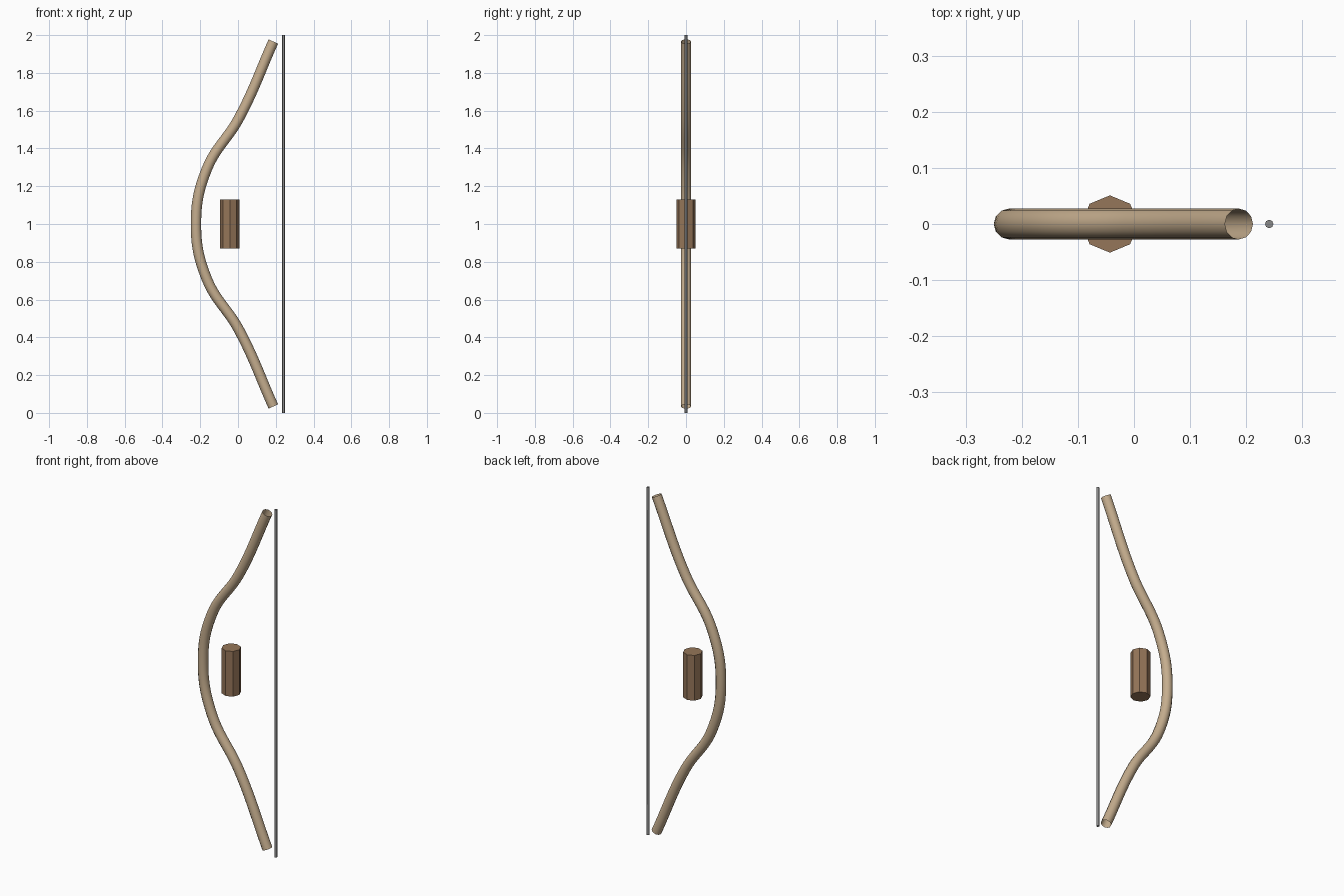
import bpy, math

if "Cube" in bpy.data.objects:
    bpy.data.objects.remove(bpy.data.objects["Cube"])


def paint(obj, name, rgb):
    mat = bpy.data.materials.new(name)
    mat.diffuse_color = (*rgb, 1)
    mat.use_nodes = True
    mat.node_tree.nodes["Principled BSDF"].inputs["Base Color"].default_value = mat.diffuse_color
    obj.data.materials.append(mat)


def rod(name, sides, radius, height, x):
    bpy.ops.mesh.primitive_cylinder_add(vertices=sides, radius=radius, depth=height, location=(x, 0, 1))
    obj = bpy.context.object
    obj.name = name
    return obj


# Bow limbs: one open tube swept along a mirrored recurve
half = [(-0.1655, 0.29), (0.005, 0.56), (0.187, 0.966)]
path = [(x, -z) for x, z in reversed(half)] + [(-0.2225, 0)] + half
curve = bpy.data.curves.new("bow_limbs", 'CURVE')
curve.dimensions = '3D'
curve.bevel_depth = 0.0275
curve.bevel_resolution = 4
curve.resolution_u = 10
spline = curve.splines.new('BEZIER')
spline.bezier_points.add(len(path) - 1)
for p, (x, z) in zip(spline.bezier_points, path):
    p.co = (x, 0, z + 1)
    p.handle_left_type = p.handle_right_type = 'AUTO'
limbs = bpy.data.objects.new("bow_limbs", curve)
bpy.context.collection.objects.link(limbs)
bpy.context.view_layer.objects.active = limbs
limbs.select_set(True)
bpy.ops.object.convert(target='MESH')
limbs = bpy.context.object
bpy.ops.object.shade_smooth()
paint(limbs, "wood", (0.56, 0.42, 0.27))

# Eight-sided grip
grip = rod("grip", 8, 0.051, 0.26, -0.043)
paint(grip, "grip_leather", (0.30, 0.18, 0.10))

# Bowstring
string = rod("bowstring", 8, 0.0075, 2.0, 0.241)
bpy.ops.object.shade_smooth_by_angle(angle=math.radians(50))
paint(string, "string", (0.25, 0.25, 0.25))
